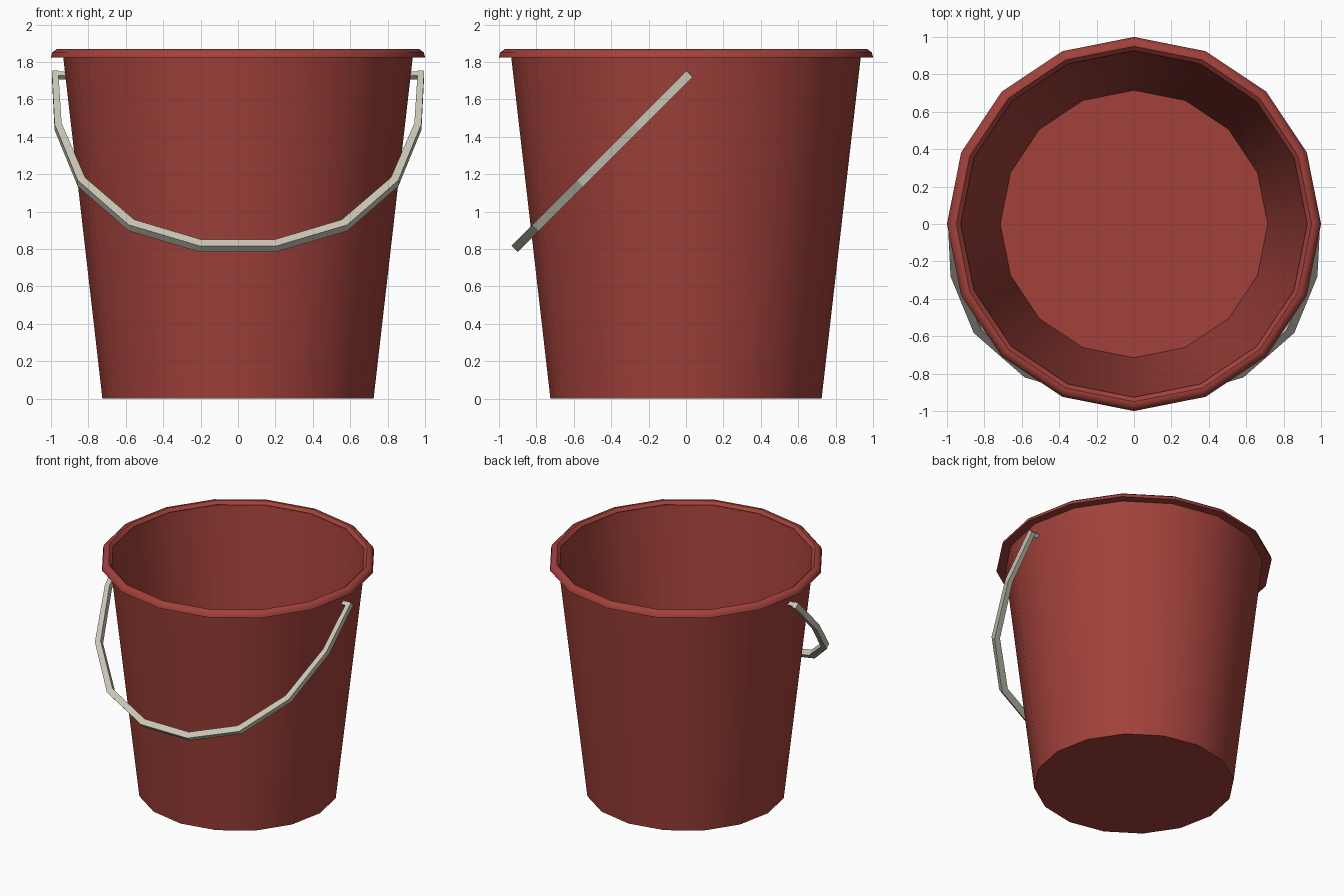
import bpy, bmesh, math
from mathutils import Vector

if "Cube" in bpy.data.objects:
    bpy.data.objects.remove(bpy.data.objects["Cube"])

SIDES = 16


def material(name, rgb):
    m = bpy.data.materials.new(name)
    m.diffuse_color = (*rgb, 1)
    m.use_nodes = True
    m.node_tree.nodes["Principled BSDF"].inputs["Base Color"].default_value = m.diffuse_color
    return m


red = material("bucket red", (0.36, 0.053, 0.043))
beige = material("handle beige", (0.60, 0.57, 0.47))


def make_object(name, bm, mat, smooth=None):
    bmesh.ops.recalc_face_normals(bm, faces=bm.faces)
    me = bpy.data.meshes.new(name)
    bm.to_mesh(me)
    bm.free()
    me.materials.append(mat)
    ob = bpy.data.objects.new(name, me)
    bpy.context.collection.objects.link(ob)
    if smooth:
        bpy.ops.object.select_all(action='DESELECT')
        bpy.context.view_layer.objects.active = ob
        ob.select_set(True)
        bpy.ops.object.shade_smooth_by_angle(angle=math.radians(smooth))
    return ob


def skin(bm, rings, closed):
    """Join matching rings of vertices with quads; cap the ends if open."""
    n = len(rings[0])
    pairs = list(zip(rings, rings[1:])) + ([(rings[-1], rings[0])] if closed else [])
    for a, b in pairs:
        for i in range(n):
            j = (i + 1) % n
            bm.faces.new((a[i], a[j], b[j], b[i]))
    if not closed:
        bm.faces.new(rings[0])
        bm.faces.new(rings[-1])


def lathe(name, profile, closed, mat):
    bm = bmesh.new()
    rings = []
    for r, z in profile:
        angles = [2 * math.pi * i / SIDES for i in range(SIDES)]
        rings.append([bm.verts.new((r * math.cos(a), r * math.sin(a), z)) for a in angles])
    skin(bm, rings, closed)
    return make_object(name, bm, mat, 40)


# Bucket: thin tapered wall with a floor
lathe("bucket_body", [(0.725, 0), (0.936, 1.84), (0.926, 1.84), (0.715, 0.012)], False, red)

# Rolled rim
lathe("rim", [(0.93, 1.825), (1.0, 1.825), (0.994, 1.85), (0.97, 1.868),
              (0.95, 1.868), (0.926, 1.845)], True, red)

# Handle: square bar swept in a plane leaning 45 degrees to the front
half = [(0.20, 0.817), (0.57, 0.927), (0.837, 1.158), (0.962, 1.455), (0.978, 1.737)]
thick = [0.024, 0.024, 0.022, 0.019, 0.017]
path = [(-x, z, t) for (x, z), t in zip(reversed(half), reversed(thick))]
path += [(x, z, t) for (x, z), t in zip(half, thick)]
pts = [Vector((x, z - 1.717, z)) for x, z, t in path]
normal = Vector((0, -1, 1)).normalized()
bm = bmesh.new()
rings = []
for i, p in enumerate(pts):
    d_in = (p - pts[i - 1]).normalized() if i else None
    d_out = (pts[i + 1] - p).normalized() if i < len(pts) - 1 else None
    d_in, d_out = d_in or d_out, d_out or d_in
    tangent = (d_in + d_out).normalized()
    side = tangent.cross(normal) * path[i][2] / tangent.dot(d_in)
    up = normal * 0.023
    rings.append([bm.verts.new(p + side * s + up * u)
                  for s, u in ((1, 1), (1, -1), (-1, -1), (-1, 1))])
skin(bm, rings, False)
make_object("handle", bm, beige)

# Pivot pins joining the handle to the bucket wall
for label, s in (("left", -1), ("right", 1)):
    bm = bmesh.new()
    rings = [[bm.verts.new((s * x, 0.008 + dy, 1.728 + dz))
              for dy, dz in ((0.022, 0), (0, 0.022), (-0.022, 0), (0, -0.022))]
             for x in (0.915, 0.97)]
    skin(bm, rings, False)
    make_object("pivot_pin_" + label, bm, beige)
